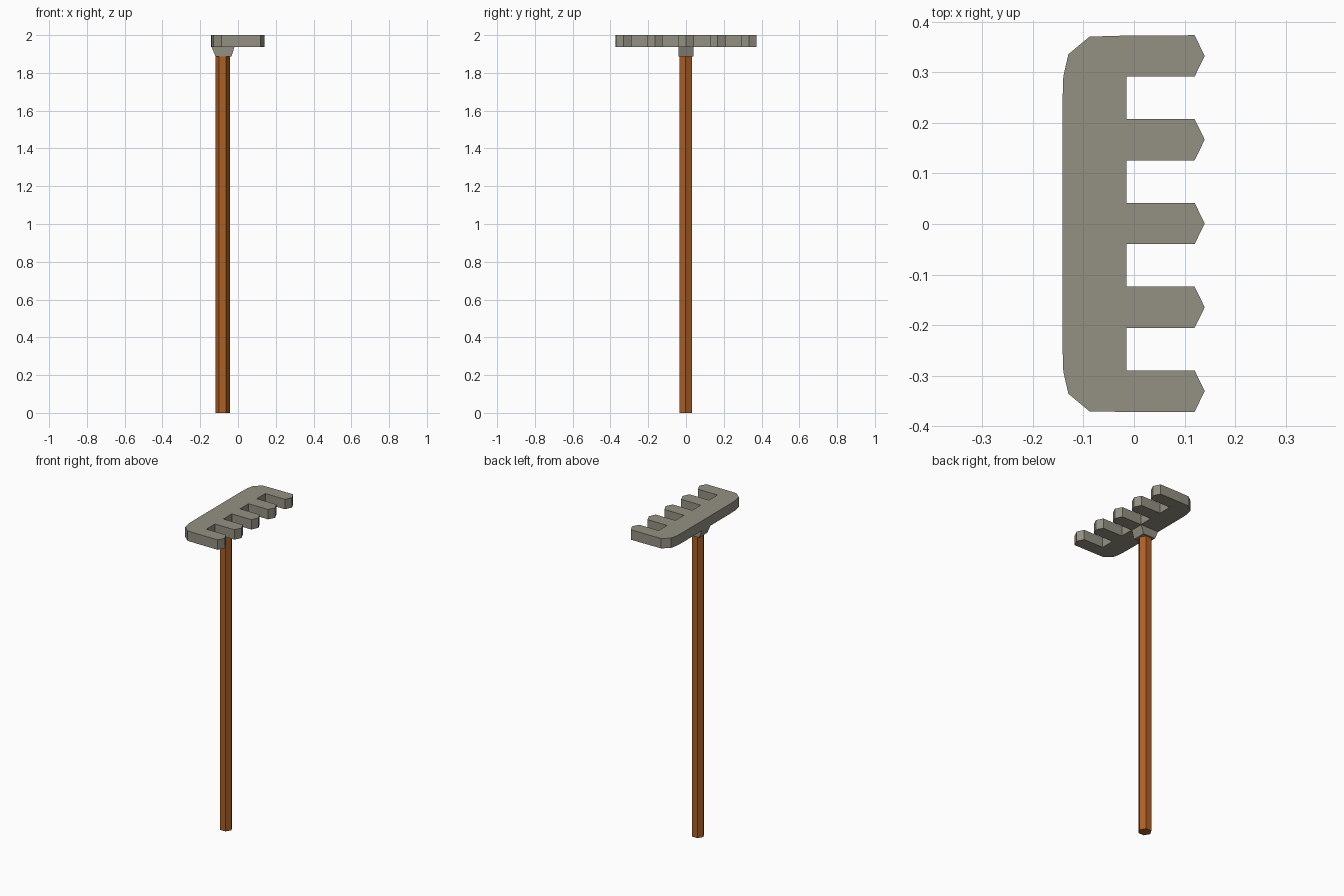
import bpy, bmesh
from math import cos, sin, pi

if "Cube" in bpy.data.objects:
    bpy.data.objects.remove(bpy.data.objects["Cube"])


def material(name, rgb):
    m = bpy.data.materials.new(name)
    m.diffuse_color = (*rgb, 1)
    m.use_nodes = True
    m.node_tree.nodes["Principled BSDF"].inputs["Base Color"].default_value = m.diffuse_color
    return m


def prism(name, bottom, top, mat):
    """Solid between two matching counter-clockwise outlines."""
    bm = bmesh.new()
    lo = [bm.verts.new(p) for p in bottom]
    hi = [bm.verts.new(p) for p in top]
    n = len(lo)
    bm.faces.new(lo[::-1])
    bm.faces.new(hi)
    for i in range(n):
        j = (i + 1) % n
        bm.faces.new((lo[i], lo[j], hi[j], hi[i]))
    bmesh.ops.recalc_face_normals(bm, faces=bm.faces)
    me = bpy.data.meshes.new(name)
    bm.to_mesh(me)
    bm.free()
    me.materials.append(mat)
    ob = bpy.data.objects.new(name, me)
    bpy.context.collection.objects.link(ob)
    return ob


def at(points, z):
    return [(x, y, z) for x, y in points]


metal = material("grey metal", (0.295, 0.28, 0.228))
wood = material("brown wood", (0.42, 0.115, 0.018))

# six-sided handle
cx, r = -0.0815, 0.038
hexagon = [(cx + r * cos(i * pi / 3), -0.002 + r * sin(i * pi / 3)) for i in range(6)]
prism("handle", at(hexagon, 0), at(hexagon, 1.89), wood)

# tapered collar joining the head and handle
def rect(x0, x1, h):
    return [(x0, -h), (x1, -h), (x1, h), (x0, h)]

prism("collar", at(rect(-0.119, -0.035, 0.041), 1.887),
      at(rect(-0.141, -0.018, 0.041), 1.939), metal)

# rake head: rounded back plus five pointed teeth
corner = [(-0.088, 0.371), (-0.13, 0.336), (-0.14, 0.292), (-0.142, 0.23)]
outline = []
for i in range(5):
    y = 0.001 + (i - 2) * 0.1659
    outline += [(0.12, y - 0.041), (0.14, y), (0.12, y + 0.041)]
    if i < 4:
        outline += [(-0.015, y + 0.041), (-0.015, y + 0.1249)]
outline += [(-0.02, 0.373)] + corner
outline += [(x, -y) for x, y in reversed(corner)] + [(-0.02, -0.372)]
prism("rake_head", at(outline, 1.938), at(outline, 2.0), metal)
